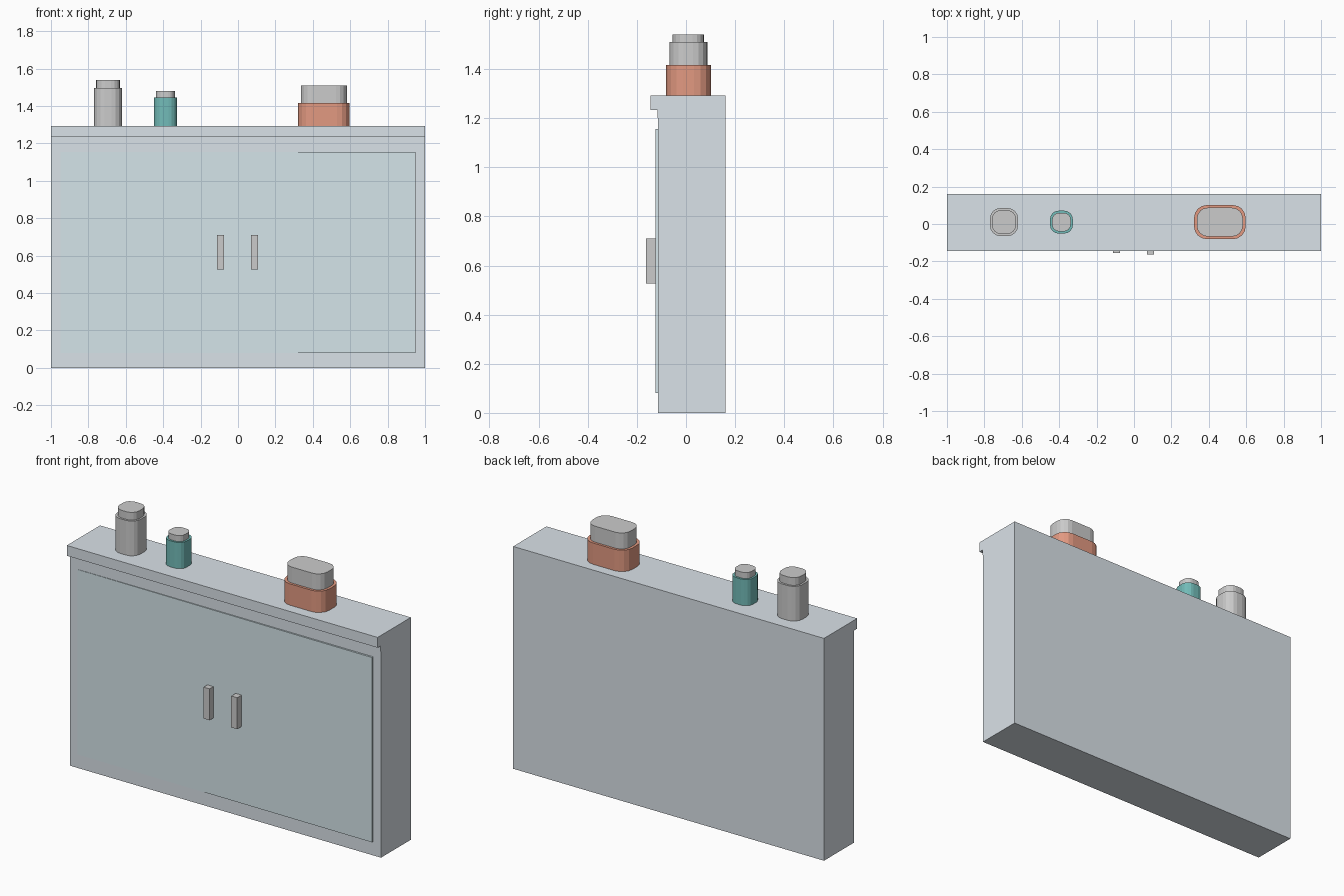
import bpy, bmesh
from math import cos, sin, pi

if "Cube" in bpy.data.objects:
    bpy.data.objects.remove(bpy.data.objects["Cube"])


def material(name, rgb):
    m = bpy.data.materials.new(name)
    m.diffuse_color = (*rgb, 1)
    m.use_nodes = True
    m.node_tree.nodes["Principled BSDF"].inputs["Base Color"].default_value = m.diffuse_color
    return m


SLATE = material("slate", (0.70, 0.76, 0.81))
PALE = material("pale_blue", (0.66, 0.78, 0.82))
RED = material("red", (0.76, 0.32, 0.22))
TEAL = material("teal", (0.17, 0.50, 0.48))


def extrude(name, points, vector, mat=None):
    """Closed 3D outline swept along a vector into a solid."""
    bm = bmesh.new()
    face = bm.faces.new([bm.verts.new(p) for p in points])
    new = bmesh.ops.extrude_face_region(bm, geom=[face])["geom"]
    verts = [g for g in new if isinstance(g, bmesh.types.BMVert)]
    bmesh.ops.translate(bm, verts=verts, vec=vector)
    bmesh.ops.recalc_face_normals(bm, faces=bm.faces)
    mesh = bpy.data.meshes.new(name)
    bm.to_mesh(mesh)
    bm.free()
    if mat:
        mesh.materials.append(mat)
    obj = bpy.data.objects.new(name, mesh)
    bpy.context.collection.objects.link(obj)
    return obj


def rounded_block(name, cx, cy, hx, hy, r, z0, z1, mat=None, segs=4):
    """Upright prism with a rounded-rectangle footprint."""
    pts = []
    for i, (sx, sy) in enumerate([(1, 1), (-1, 1), (-1, -1), (1, -1)]):
        for k in range(segs + 1):
            a = (i + k / segs) * pi / 2
            pts.append((cx + sx * (hx - r) + r * cos(a),
                        cy + sy * (hy - r) + r * sin(a), z0))
    return extrude(name, pts, (0, 0, z1 - z0), mat)


# Cabinet carcass with front lip and a shallow moulding under it
profile = [(0.16, 0), (0.16, 1.293), (-0.145, 1.293), (-0.145, 1.233),
           (-0.117, 1.233), (-0.117, 1.2), (-0.114, 1.2), (-0.114, 0)]
extrude("cabinet", [(-1, y, z) for y, z in profile], (2, 0, 0), SLATE)

# Door panel, very slightly out of parallel with the carcass
panel = [(-0.95, -0.105), (0.95, -0.105), (0.95, -0.125), (-0.95, -0.116)]
extrude("door_panel", [(x, y, 0.08) for x, y in panel], (0, 0, 1.075), PALE)

# Door handles
for side, x, front in (("left", -0.094, -0.155), ("right", 0.089, -0.162)):
    outline = [(x - 0.019, -0.115), (x + 0.019, -0.115),
               (x + 0.019, front), (x - 0.019, front)]
    extrude(side + "_handle", [(a, b, 0.527) for a, b in outline], (0, 0, 0.183))

# Containers on top: name, centre x, body half sizes, lid half sizes, heights
containers = [
    ("tall_jar", -0.695, 0.075, 0.075, 0.064, 0.064, 1.495, 1.54, None),
    ("small_jar", -0.388, 0.061, 0.061, 0.050, 0.050, 1.445, 1.48, TEAL),
    ("wide_box", 0.459, 0.138, 0.091, 0.123, 0.077, 1.417, 1.51, RED),
]
for name, cx, bx, by, lx, ly, top, lid_top, mat in containers:
    rounded_block(name, cx, 0.01, bx, by, by * 0.75, 1.29, top, mat)
    rounded_block(name + "_lid", cx, 0.01, lx, ly, ly * 0.75, top - 0.01, lid_top)
